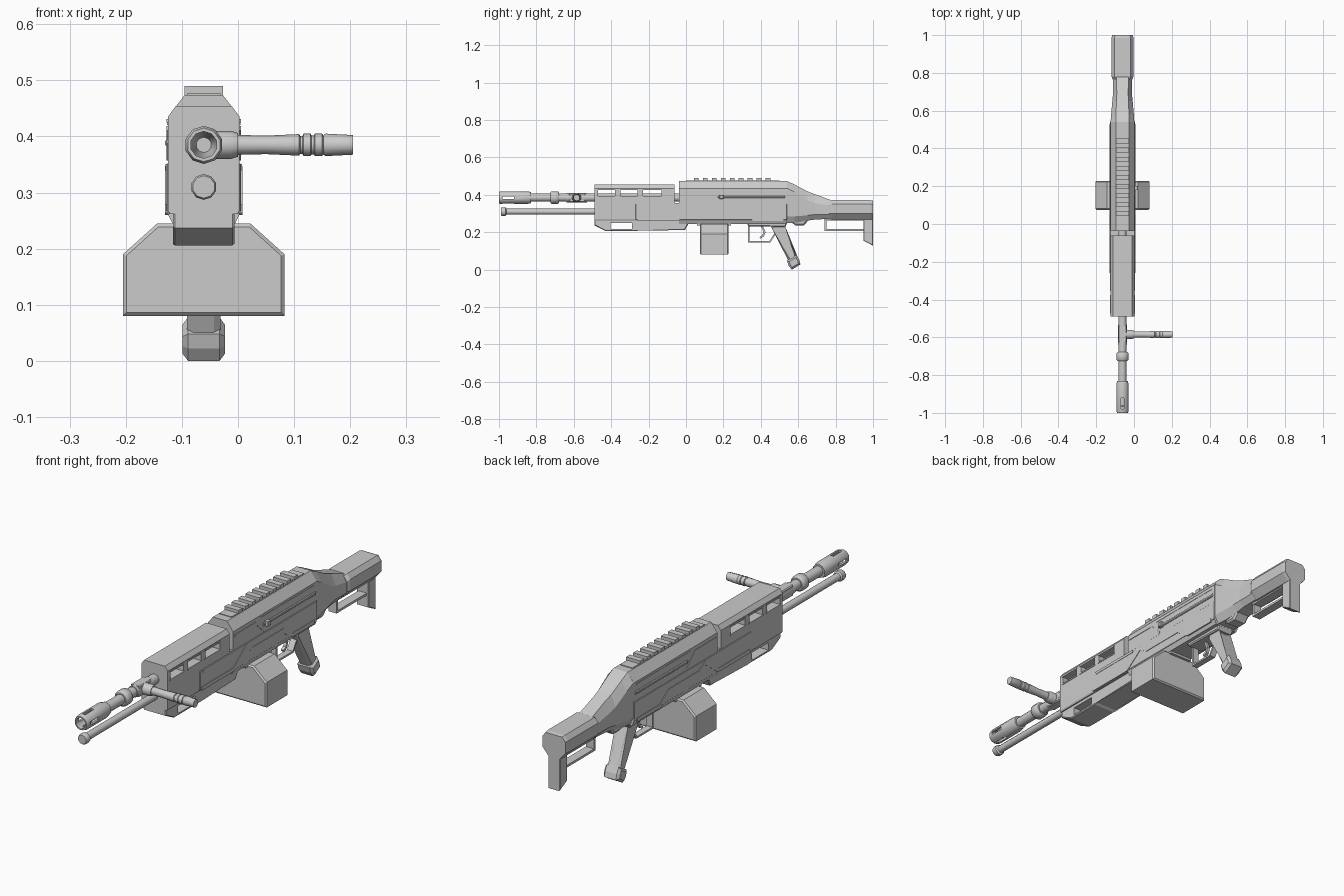
import bpy, bmesh, math

if "Cube" in bpy.data.objects:
    bpy.data.objects.remove(bpy.data.objects["Cube"])

CX = -0.061   # centre line of the body
BZ = 0.385    # barrel height


def skin(name, rings, loop=False, bevel=0.0, smooth=False):
    """Bridge a list of equal-length point rings; cap the ends unless looped."""
    bm = bmesh.new()
    vs = [[bm.verts.new(p) for p in r] for r in rings]
    n = len(vs[0])
    pairs = list(zip(vs, vs[1:])) + ([(vs[-1], vs[0])] if loop else [])
    for a, b in pairs:
        for i in range(n):
            j = (i + 1) % n
            bm.faces.new((a[i], a[j], b[j], b[i]))
    if not loop:
        caps = [bm.faces.new(vs[0]), bm.faces.new(vs[-1])]
        if bevel:
            edges = list({e for f in caps for e in f.edges})
            bmesh.ops.bevel(bm, geom=edges, offset=bevel, segments=1, affect='EDGES')
    bmesh.ops.recalc_face_normals(bm, faces=bm.faces)
    me = bpy.data.meshes.new(name)
    bm.to_mesh(me)
    bm.free()
    ob = bpy.data.objects.new(name, me)
    bpy.context.collection.objects.link(ob)
    if smooth:
        bpy.ops.object.select_all(action='DESELECT')
        ob.select_set(True)
        bpy.context.view_layer.objects.active = ob
        bpy.ops.object.shade_smooth_by_angle(angle=math.radians(40))
    return ob


def side_prism(name, prof, hw, bevel=0.0, cx=CX):
    """Side profile (y, z) extruded across x."""
    return skin(name, [[(cx + s, y, z) for y, z in prof] for s in (-hw, hw)], bevel=bevel)


def box(name, y0, y1, z0, z1, hw, bevel=0.0, cx=CX):
    return side_prism(name, [(y0, z0), (y1, z0), (y1, z1), (y0, z1)], hw, bevel, cx)


def loft(name, sections):
    """Sections (y, half profile from bottom to top), mirrored about the centre line."""
    return skin(name, [[(CX + x, y, z) for x, z in h] + [(CX - x, y, z) for x, z in reversed(h)]
                       for y, h in sections])


def lathe(name, prof, axis='Y', c=BZ, n=10, loop=False, cy=0.0):
    """Profile (position, radius) turned around a y or x axis."""
    rings = []
    for t, r in prof:
        ang = [2 * math.pi * i / n + math.pi / 2 for i in range(n)]
        rings.append([(CX + r * math.cos(a), t, c + r * math.sin(a)) if axis == 'Y'
                      else (t, cy + r * math.cos(a), c + r * math.sin(a)) for a in ang])
    return skin(name, rings, loop, smooth=True)


def strip(name, pts, w, hw):
    """Mitred band of width w following a (y, z) polyline."""
    left, right = [], []
    for i, (y, z) in enumerate(pts):
        dirs = []
        for a, b in ((i - 1, i), (i, i + 1)):
            if a >= 0 and b < len(pts):
                d = (pts[b][0] - pts[a][0], pts[b][1] - pts[a][1])
                l = math.hypot(*d)
                dirs.append((-d[1] / l, d[0] / l))
        nx, nz = sum(d[0] for d in dirs), sum(d[1] for d in dirs)
        k = w / 2 * len(dirs) / (nx * nx + nz * nz)
        left.append((y + nx * k, z + nz * k))
        right.append((y - nx * k, z - nz * k))
    return side_prism(name, left + right[::-1], hw)


def cut(ob, cutters):
    for c in cutters:
        c.hide_render = True
        m = ob.modifiers.new("cut", 'BOOLEAN')
        m.object, m.operation, m.solver = c, 'DIFFERENCE', 'EXACT'
        bpy.context.view_layer.objects.active = ob
        bpy.ops.object.modifier_apply(modifier=m.name)
        bpy.data.objects.remove(c)


# Muzzle with slots
muzzle = lathe("muzzle", [(-1.0, .030), (-.99, .034), (-.85, .034), (-.83, .030),
                          (-.83, .012), (-.90, .024), (-1.0, .024)], loop=True)
slots = []
for k in range(2):
    w, h = ((.06, .007), (.007, .06))[k]
    slots.append(box("slot_cutter", -.98, -.92, BZ - h, BZ + h, w))
cut(muzzle, slots)

# Barrel, collar, gas block and side handle
lathe("barrel", [(-.84, .022), (.0, .022)])
lathe("barrel_collar", [(-.725, .028), (-.718, .034), (-.685, .034), (-.678, .028)])
lathe("gas_sleeve", [(-.64, .025), (-.53, .025)])
box("gas_block", -.625, -.54, BZ - .024, BZ + .024, .022, .004)
lathe("handle_mount", [(CX, .025), (-.012, .025), (0, .021)], 'X', cy=-.585)
lathe("side_handle", [(-.01, .018), (.05, .0165), (.105, .019), (.109, .019), (.111, .016),
                      (.115, .016), (.117, .020), (.129, .020), (.131, .017), (.135, .017),
                      (.137, .020), (.150, .020), (.152, .017), (.156, .020), (.205, .0175)],
      'X', cy=-.585)

# Lower tube with end knob
lathe("lower_tube", [(-.99, .020), (-.985, .023), (-.965, .023), (-.96, .016), (-.48, .016)], c=.31)

# Handguard with through windows
guard_sec = [(.060, .262), (.064, .268), (.064, .435), (.050, .454)]
handguard = loft("handguard", [(-.49, guard_sec), (-.062, guard_sec)])
cut(handguard, [box("window_cutter", y, y + .09, .394, .425, .2) for y in (-.47, -.35)]
    + [box("window_cutter", -.23, -.13, .394, .425, .2)])
for y0, y1 in ((-.47, -.38), (-.35, -.26), (-.23, -.13)):
    for sx in (-1, 1):      # raised window rims
        for z in (.391, .428):
            box("window_rim", y0 - .005, y1 + .005, z - .003, z + .003, .003, cx=CX + sx * .0635)

# Lower handguard with opening
lower = side_prism("lower_handguard", [(-.49, .27), (-.49, .237), (-.43, .206), (-.27, .206),
                                       (-.26, .212), (-.005, .212), (.015, .25), (.015, .27)],
                   .055, .004)
cut(lower, [box("opening_cutter", -.405, -.29, .216, .249, .2)])

# Receiver and its sloping tail
rec = [(.056, .245), (.064, .262), (.064, .435), (.034, .474)]
loft("receiver", [(-.038, rec), (.54, rec)])
box("receiver_bridge", -.075, .0, .262, .355, .062)
loft("receiver_tail", [
    (.54, [(.045, .25), (.063, .285), (.063, .435), (.034, .474)]),
    (.58, [(.040, .25), (.060, .285), (.060, .415), (.034, .455)]),
    (.65, [(.032, .262), (.054, .29), (.054, .37), (.032, .418)]),
    (.69, [(.032, .268), (.050, .295), (.050, .355), (.030, .403)]),
    (.79, [(.030, .272), (.050, .295), (.050, .338), (.032, .366)])])
side_prism("tail_underside", [(.53, .29), (.56, .255), (.585, .236), (.63, .236), (.665, .275),
                              (.64, .30)], .035, .008)
side_prism("trigger_housing", [(.32, .255), (.335, .232), (.53, .228), (.545, .255)], .040, .005)

# Top rail with teeth
box("rail_base", .0, .50, .468, .477, .030)
for i in range(9):
    y = .042 + i * .048
    box("rail_tooth", y, y + .026, .474, .490, .034)

# Side panels, stepped ridge and upper bars on both sides
box("side_panel", -.27, .54, .266, .352, .0665, .002)
strip("stepped_ridge", [(-.26, .272), (-.04, .272), (.05, .338), (.09, .312), (.30, .312),
                        (.365, .268), (.52, .268)], .016, .069)
strip("upper_ridge", [(-.25, .345), (.0, .345)], .012, .068)
strip("port_ridge", [(-.03, .415), (.115, .415), (.175, .36)], .008, .0665)
box("upper_bar", .17, .53, .382, .395, .069, .003)
box("upper_rib", .15, .52, .420, .426, .0655)
box("charging_knob", .18, .20, .378, .400, .012, .002, cx=.008)

# Box magazine
mag = [(-.144, .08), (.144, .08), (.144, .19), (.083, .245), (-.083, .245), (-.144, .19)]
skin("magazine", [[(CX + x, y, z) for x, z in mag] for y in (.075, .228)], bevel=.006)
box("magazine_well", .06, .24, .235, .27, .055)

# Trigger guard, trigger and grip
strip("trigger_guard", [(.335, .24), (.335, .148), (.448, .148), (.475, .19)], .008, .014)
strip("trigger", [(.405, .235), (.42, .20), (.412, .18), (.395, .17)], .010, .007)
side_prism("grip", [(.450, .245), (.462, .215), (.556, .03), (.600, .06), (.520, .225), (.525, .245)],
           .030, .012)
side_prism("grip_cap", [(.540, .048), (.548, .022), (.566, .0), (.612, .028), (.606, .052),
                        (.592, .078)], .038, .010)

# Stock, butt plate and strut
stock = [(.030, .268), (.058, .300), (.058, .350), (.042, .371)]
loft("stock", [(.765, [(.028, .272), (.052, .300), (.052, .345), (.038, .364)]),
               (.78, stock), (.985, stock),
               (1.0, [(.028, .270), (.055, .301), (.055, .349), (.040, .368)])])
side_prism("butt_plate", [(.948, .29), (.948, .155), (1.0, .128), (1.0, .29)], .029, .003)
strip("stock_strut", [(.745, .285), (.745, .211), (.955, .211)], .010, .020)
box("strut_rib", .74, .95, .262, .272, .022)
